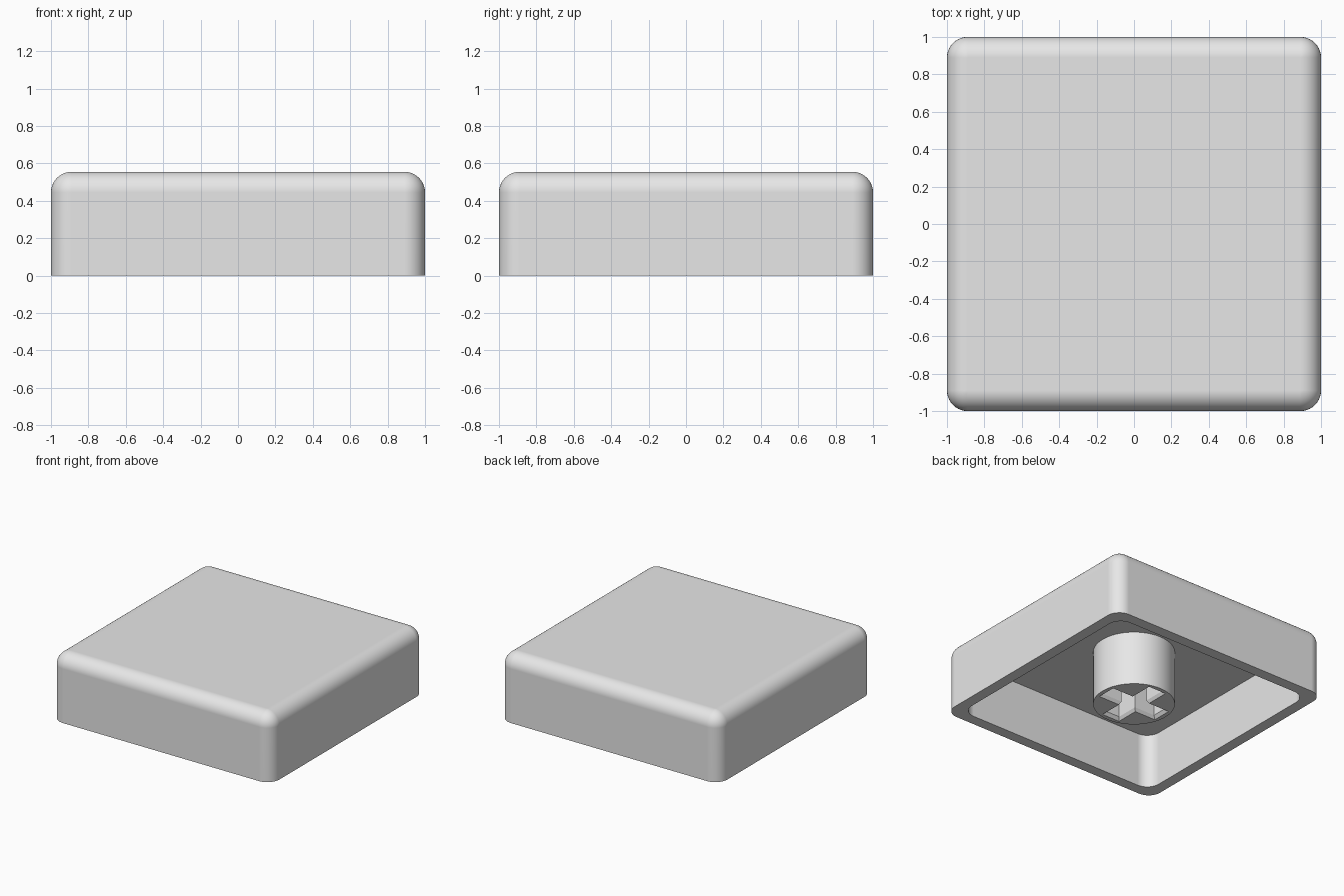
import bpy
import bmesh
from math import sin, cos, pi, radians

cube = bpy.data.objects.get("Cube")
if cube:
    bpy.data.objects.remove(cube, do_unlink=True)

HEIGHT = 0.555
ROUND = 0.11
CEILING = 0.444
SEGMENTS = 10

grey = bpy.data.materials.new("light grey plastic")
grey.use_nodes = True
grey.diffuse_color = (0.8, 0.8, 0.8, 1)
grey.node_tree.nodes["Principled BSDF"].inputs["Base Color"].default_value = (0.8, 0.8, 0.8, 1)


def rounded_square(half, radius, z):
    """Ring of points around a square with rounded corners."""
    points = []
    for corner, (sx, sy) in enumerate([(1, 1), (-1, 1), (-1, -1), (1, -1)]):
        for i in range(SEGMENTS + 1):
            a = (corner + i / SEGMENTS) * pi / 2
            points.append((sx * (half - radius) + radius * cos(a),
                           sy * (half - radius) + radius * sin(a), z))
    return points


def circle(radius, z, count=64):
    return [(radius * cos(2 * pi * i / count), radius * sin(2 * pi * i / count), z)
            for i in range(count)]


def cross(length, width, z):
    """Plus-shaped ring: one arm turned four times."""
    points = []
    for c, s in [(1, 0), (0, 1), (-1, 0), (0, -1)]:
        for x, y in [(length, -width), (length, width), (width, width)]:
            points.append((x * c - y * s, x * s + y * c, z))
    return points


def loft(bm, rings):
    """Skin neighbouring rings with quads and return the vertex rings."""
    loops = [[bm.verts.new(p) for p in ring] for ring in rings]
    for low, high in zip(loops, loops[1:]):
        n = len(low)
        for i in range(n):
            j = (i + 1) % n
            bm.faces.new((low[i], low[j], high[j], high[i]))
    return loops


def finish(bm, name):
    bmesh.ops.remove_doubles(bm, verts=bm.verts[:], dist=0.0001)
    bmesh.ops.recalc_face_normals(bm, faces=bm.faces[:])
    mesh = bpy.data.meshes.new(name)
    bm.to_mesh(mesh)
    bm.free()
    mesh.materials.append(grey)
    obj = bpy.data.objects.new(name, mesh)
    bpy.context.collection.objects.link(obj)
    bpy.ops.object.select_all(action="DESELECT")
    obj.select_set(True)
    bpy.context.view_layer.objects.active = obj
    bpy.ops.object.shade_smooth_by_angle(angle=radians(30))
    weighted = obj.modifiers.new("flat faces stay flat", "WEIGHTED_NORMAL")
    weighted.keep_sharp = True
    return obj


# Hollow cap: ceiling, inner walls, rim, outer walls, rounded top
bm = bmesh.new()
rings = [rounded_square(0.91, ROUND, CEILING),
         rounded_square(0.91, ROUND, 0),
         rounded_square(1, ROUND, 0)]
for i in range(SEGMENTS + 1):
    a = i / SEGMENTS * pi / 2
    inset = ROUND * (1 - cos(a))
    rings.append(rounded_square(1 - inset, ROUND - inset, HEIGHT - ROUND + ROUND * sin(a)))
loops = loft(bm, rings)
bm.faces.new(loops[0])
bm.faces.new(loops[-1])
finish(bm, "cap_shell")

# Round stem with a cross-shaped socket
bm = bmesh.new()
outer = loft(bm, [circle(0.305, 0), circle(0.305, CEILING + 0.01)])
socket = loft(bm, [cross(0.27, 0.08, 0), cross(0.25, 0.065, 0.025), cross(0.25, 0.065, 0.42)])
bm.faces.new(outer[-1])
bm.faces.new(socket[-1])
edges = []
for loop in (outer[0], socket[0]):
    edges += [bm.edges.get((v, loop[i - 1])) for i, v in enumerate(loop)]
bmesh.ops.triangle_fill(bm, edges=edges, use_beauty=True)
finish(bm, "stem")
